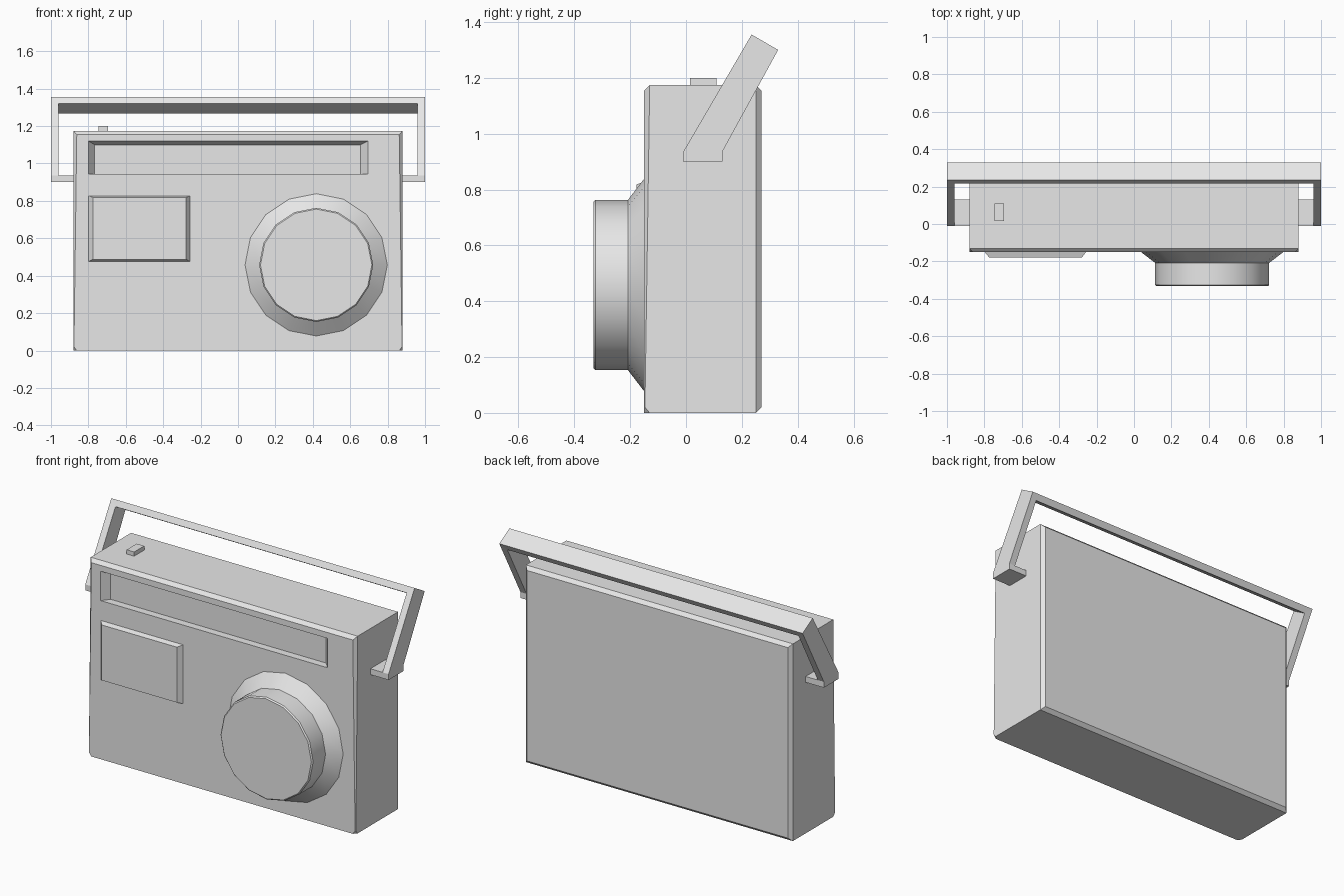
import bpy, bmesh
from math import cos, sin, pi, radians

cube = bpy.data.objects.get("Cube")
if cube:
    bpy.data.objects.remove(cube, do_unlink=True)

grey = bpy.data.materials.new("plain_grey")
grey.use_nodes = True
GREY = (0.8, 0.8, 0.8, 1)
grey.diffuse_color = GREY
grey.node_tree.nodes["Principled BSDF"].inputs["Base Color"].default_value = GREY


def finish(name, bm):
    bmesh.ops.recalc_face_normals(bm, faces=bm.faces)
    mesh = bpy.data.meshes.new(name)
    bm.to_mesh(mesh)
    bm.free()
    mesh.materials.append(grey)
    ob = bpy.data.objects.new(name, mesh)
    bpy.context.collection.objects.link(ob)
    return ob


def select(ob):
    bpy.ops.object.select_all(action='DESELECT')
    ob.select_set(True)
    bpy.context.view_layer.objects.active = ob


def loft(name, rings):
    """Skin a list of equal-length point rings and cap both ends."""
    bm = bmesh.new()
    loops = [[bm.verts.new(p) for p in ring] for ring in rings]
    n = len(loops[0])
    for a, b in zip(loops, loops[1:]):
        for i in range(n):
            j = (i + 1) % n
            bm.faces.new((a[i], a[j], b[j], b[i]))
    bm.faces.new(loops[0])
    bm.faces.new(loops[-1])
    return finish(name, bm)


def rect(y, x0, x1, z0, z1):
    return [(x0, y, z0), (x1, y, z0), (x1, y, z1), (x0, y, z1)]


def circle(y, r, cx=0.418, cz=0.458, n=16):
    return [(cx + r * cos(2 * pi * i / n), y, cz + r * sin(2 * pi * i / n))
            for i in range(n)]


# Body: chamfered box whose front side chamfers narrow toward the base
half = [(0.86, 0.27, 0.02), (0.86, 0.27, 1.155),
        (0.88, 0.25, 0), (0.88, 0.25, 1.175),
        (0.88, -0.13, 0), (0.88, -0.13, 1.175),
        (0.862, -0.15, 0), (0.877, -0.15, 0.02), (0.88, -0.147, 0.02),
        (0.862, -0.15, 1.155)]
bm = bmesh.new()
for side in (-1, 1):
    for x, y, z in half:
        bm.verts.new((side * x, y, z))
bmesh.ops.convex_hull(bm, input=bm.verts)
bmesh.ops.dissolve_limit(bm, angle_limit=radians(0.5),
                         verts=bm.verts, edges=bm.edges)
body = finish("body", bm)

# Sloped window recess cut into the front
cutter = loft("recess_cutter", [rect(-0.19, -0.83, 0.73, 0.945, 1.138),
                                rect(-0.15, -0.80, 0.695, 0.945, 1.12),
                                rect(-0.105, -0.766, 0.655, 0.945, 1.10)])
cutter.hide_render = True
select(body)
cut = body.modifiers.new("recess", 'BOOLEAN')
cut.operation = 'DIFFERENCE'
cut.solver = 'EXACT'
cut.object = cutter
bpy.ops.object.modifier_apply(modifier=cut.name)
bpy.data.objects.remove(cutter, do_unlink=True)

# Raised front panel and top button
loft("front_panel", [rect(-0.148, -0.80, -0.255, 0.475, 0.828),
                     rect(-0.178, -0.775, -0.278, 0.488, 0.818)])
loft("top_button", [rect(0.015, -0.745, -0.695, 1.17, 1.2),
                    rect(0.11, -0.745, -0.695, 1.17, 1.2)])

# Round dial: flared collar, drum and small rim chamfer
dial = loft("dial", [circle(-0.148, 0.383), circle(-0.208, 0.305),
                     circle(-0.325, 0.305), circle(-0.332, 0.298)])
select(dial)
bpy.ops.object.shade_smooth_by_angle(angle=radians(30))

# Handle: leaning frame with inward feet; each level gives front and back (y, z)
levels = {"top": ((0.235, 1.355), (0.33, 1.30)),
          "bar": ((0.217, 1.322), (0.311, 1.267)),
          "foot": ((-0.01, 0.935), (0.13, 0.935)),
          "base": ((-0.01, 0.90), (0.13, 0.90))}
outline = [(1, "top"), (1, "foot"), (1, "base"), (0.88, "base"),
           (0.88, "foot"), (0.96, "foot"), (0.96, "bar")]
mirrored = [(-x, lv) for x, lv in reversed(outline)]
bm = bmesh.new()
verts = {}
for x, lv in outline + mirrored:
    verts[x, lv] = [bm.verts.new((x, y, z)) for y, z in levels[lv]]
panels = [[outline[0], outline[-1], mirrored[0], mirrored[-1]]]
for s in (-1, 1):
    panels.append([(s * x, lv) for x, lv in (outline[0], outline[1],
                                             outline[5], outline[6])])
    panels.append([(s * x, lv) for x, lv in outline[1:6]])
for panel in panels:
    for k in (0, 1):
        bm.faces.new([verts[key][k] for key in panel])
ring = outline + mirrored
for a, b in zip(ring, ring[1:] + ring[:1]):
    bm.faces.new((verts[a][0], verts[b][0], verts[b][1], verts[a][1]))
finish("handle", bm)
